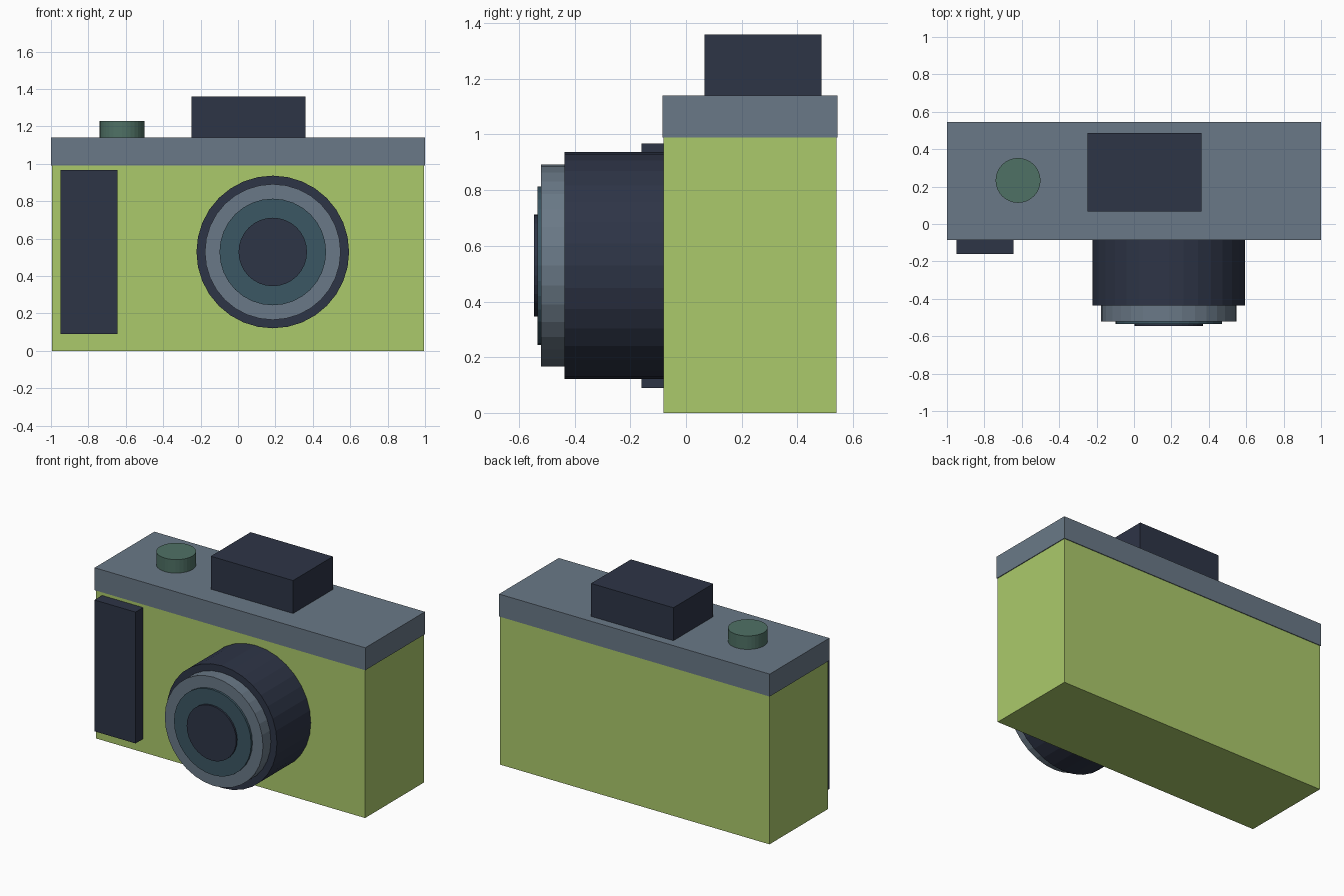
import bpy
from math import radians

cube = bpy.data.objects.get("Cube")
if cube:
    bpy.data.objects.remove(cube, do_unlink=True)


def material(name, r, g, b):
    mat = bpy.data.materials.new(name)
    mat.use_nodes = True
    mat.diffuse_color = (r, g, b, 1)
    shader = next(n for n in mat.node_tree.nodes if n.type == "BSDF_PRINCIPLED")
    shader.inputs["Base Color"].default_value = (r, g, b, 1)
    return mat


lime = material("lime", 0.41, 0.59, 0.147)
slate = material("slate grey", 0.144, 0.191, 0.242)
navy = material("dark navy", 0.027, 0.035, 0.062)
teal = material("deep teal", 0.044, 0.095, 0.127)
green = material("muted green", 0.078, 0.165, 0.13)


def finish(name, mat):
    obj = bpy.context.object
    obj.name = obj.data.name = name
    obj.data.materials.append(mat)
    bpy.ops.object.transform_apply(location=False, rotation=True, scale=True)
    return obj


def box(name, mat, x, y, z):
    """Box spanning the given (low, high) range on each axis."""
    spans = (x, y, z)
    bpy.ops.mesh.primitive_cube_add(size=1, location=[(a + b) / 2 for a, b in spans])
    bpy.context.object.scale = [b - a for a, b in spans]
    return finish(name, mat)


def cylinder(name, mat, radius, depth, location, tilt=0):
    bpy.ops.mesh.primitive_cylinder_add(vertices=32, radius=radius, depth=depth,
                                        location=location, rotation=(tilt, 0, 0))
    return finish(name, mat)


# Body, top cover, hand grip and viewfinder housing
box("body", lime, (-0.995, 0.995), (-0.08, 0.54), (0, 0.99))
box("top_cover", slate, (-1, 1), (-0.085, 0.545), (0.99, 1.14))
box("hand_grip", navy, (-0.948, -0.645), (-0.16, -0.07), (0.09, 0.967))
box("viewfinder", navy, (-0.248, 0.36), (0.067, 0.487), (1.13, 1.36))

# Shutter button
cylinder("shutter_button", green, 0.12, 0.1, (-0.62, 0.233, 1.18))

# Stepped lens: each ring starts inside the one behind it
back = -0.07
for name, mat, radius, front in (
    ("lens_barrel", navy, 0.408, -0.437),
    ("lens_ring", slate, 0.363, -0.52),
    ("lens_glass", teal, 0.285, -0.534),
    ("lens_pupil", navy, 0.183, -0.546),
):
    cylinder(name, mat, radius, back - front,
             (0.186, (front + back) / 2, 0.529), radians(90))
    back = front + 0.01
